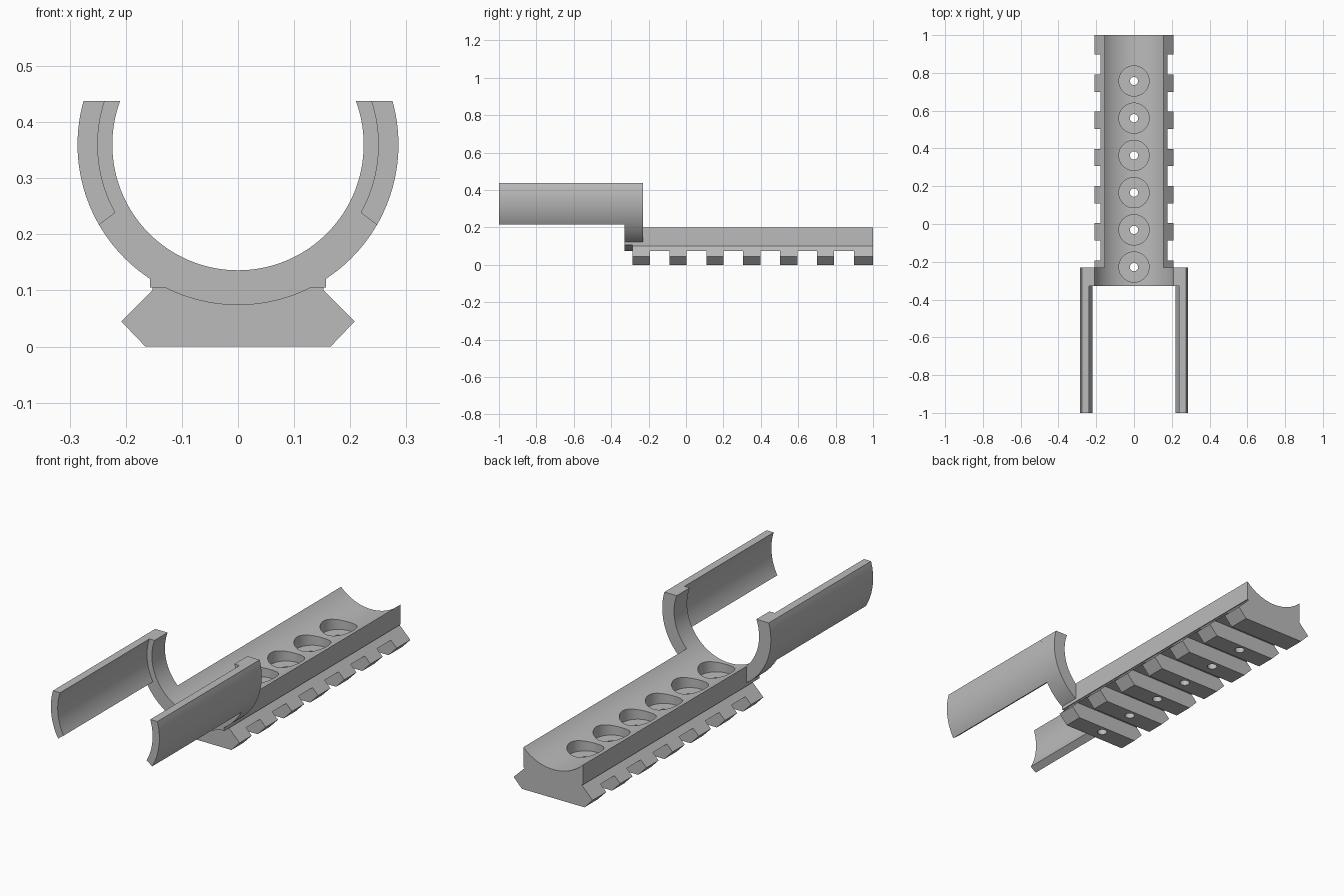
import bpy
import bmesh
from math import asin, cos, sin, radians, sqrt
from mathutils import Matrix

cube = bpy.data.objects.get("Cube")
if cube:
    bpy.data.objects.remove(cube, do_unlink=True)

# Main dimensions
AXIS_Z, BORE_R, WING_R, OUTER_R = 0.36, 0.224, 0.25, 0.286
TOP_Z, SHOULDER_X, SHOULDER_Z = 0.438, 0.157, 0.105
SADDLE_FRONT, SADDLE_BACK = -0.328, -0.23
RAIL_FRONT, PITCH = -0.285, 0.197

grey = bpy.data.materials.new("matte grey")
grey.use_nodes = True
colour = (0.5, 0.5, 0.5, 1)
grey.diffuse_color = colour
grey.node_tree.nodes["Principled BSDF"].inputs["Base Color"].default_value = colour


def finish(bm, name):
    bmesh.ops.recalc_face_normals(bm, faces=bm.faces)
    mesh = bpy.data.meshes.new(name)
    bm.to_mesh(mesh)
    bm.free()
    mesh.materials.append(grey)
    obj = bpy.data.objects.new(name, mesh)
    bpy.context.collection.objects.link(obj)
    return obj


def extrude_profile(name, points, y0, y1):
    """Extrude an x-z outline along y."""
    bm = bmesh.new()
    face = bm.faces.new([bm.verts.new((x, y0, z)) for x, z in points])
    new = bmesh.ops.extrude_face_region(bm, geom=[face])["geom"]
    verts = [v for v in new if isinstance(v, bmesh.types.BMVert)]
    bmesh.ops.translate(bm, verts=verts, vec=(0, y1 - y0, 0))
    return finish(bm, name)


def cylinder(name, r, length, centre, rotation=Matrix(), segments=48):
    bm = bmesh.new()
    bmesh.ops.create_cone(bm, cap_ends=True, segments=segments, radius1=r, radius2=r,
                          depth=length, matrix=Matrix.Translation(centre) @ rotation)
    return finish(bm, name)


def arc(r, start, end, steps=24):
    angles = [start + (end - start) * i / steps for i in range(steps + 1)]
    return [(r * cos(a), AXIS_Z + r * sin(a)) for a in angles]


def mirrored(half):
    """Close a right-hand outline with its reflection."""
    return half + [(-x, z) for x, z in reversed(half) if x > 1e-6]


def top_angle(r):
    return asin((TOP_Z - AXIS_Z) / r)


def cut(obj, cutters):
    bpy.context.view_layer.objects.active = obj
    for cutter in cutters:
        mod = obj.modifiers.new("cut", "BOOLEAN")
        mod.operation, mod.solver, mod.object = "DIFFERENCE", "EXACT", cutter
        bpy.ops.object.modifier_apply(modifier=mod.name)


# Rail with angled flanks
rail = extrude_profile("accessory_rail", mirrored([
    (0.165, 0), (0.208, 0.045), (0.152, 0.101), (0.152, SHOULDER_Z),
    (SHOULDER_X, SHOULDER_Z), (SHOULDER_X, 0.25)]), RAIL_FRONT, 1)

# Saddle: a disc outline with square shoulders, later bored open
side_angle = -asin(sqrt(OUTER_R ** 2 - SHOULDER_X ** 2) / OUTER_R)
under_angle = -asin((AXIS_Z - SHOULDER_Z) / OUTER_R)
saddle = extrude_profile("clamp_saddle", mirrored(
    arc(OUTER_R, top_angle(OUTER_R), side_angle, 32)
    + [(SHOULDER_X, SHOULDER_Z)]
    + arc(OUTER_R, under_angle, radians(-90), 12)), SADDLE_FRONT, SADDLE_BACK)

# Bore and stepped bolt holes
bore = cylinder("bore_cutter", BORE_R, 3, (0, 0, AXIS_Z),
                Matrix.Rotation(radians(90), 4, "X"), 128)
cutters = [bore]
for i in range(6):
    y = -0.228 + PITCH * i
    cutters.append(cylinder("counterbore_cutter", 0.08, 0.2, (0, y, 0.195)))
    cutters.append(cylinder("bolt_cutter", 0.022, 0.4, (0, y, 0.1), segments=24))

# Cross slots under the rail
slots = []
for i in range(6):
    y = RAIL_FRONT + 0.092 + PITCH * i
    slots.append(extrude_profile("slot_cutter", [
        (-0.3, -0.1), (0.3, -0.1), (0.3, 0.075), (-0.3, 0.075)], y, y + 0.105))

# The saddle opening is wider than the bore above its top edge
cut(rail, cutters + slots)
cut(saddle, cutters[:3])
for cutter in cutters + slots:
    bpy.data.objects.remove(cutter, do_unlink=True)

# Curved side wings
wing_outline = (arc(OUTER_R, radians(-30), top_angle(OUTER_R))
                + arc(WING_R, top_angle(WING_R), radians(-29)))
wings = [extrude_profile(name, [(s * x, z) for x, z in wing_outline], -1, SADDLE_FRONT)
         for name, s in (("left_wing", 1), ("right_wing", -1))]

# Smooth curved walls, sharp corners
bpy.ops.object.select_all(action="DESELECT")
for obj in [rail, saddle] + wings:
    obj.select_set(True)
bpy.context.view_layer.objects.active = rail
bpy.ops.object.shade_smooth_by_angle(angle=radians(25))
